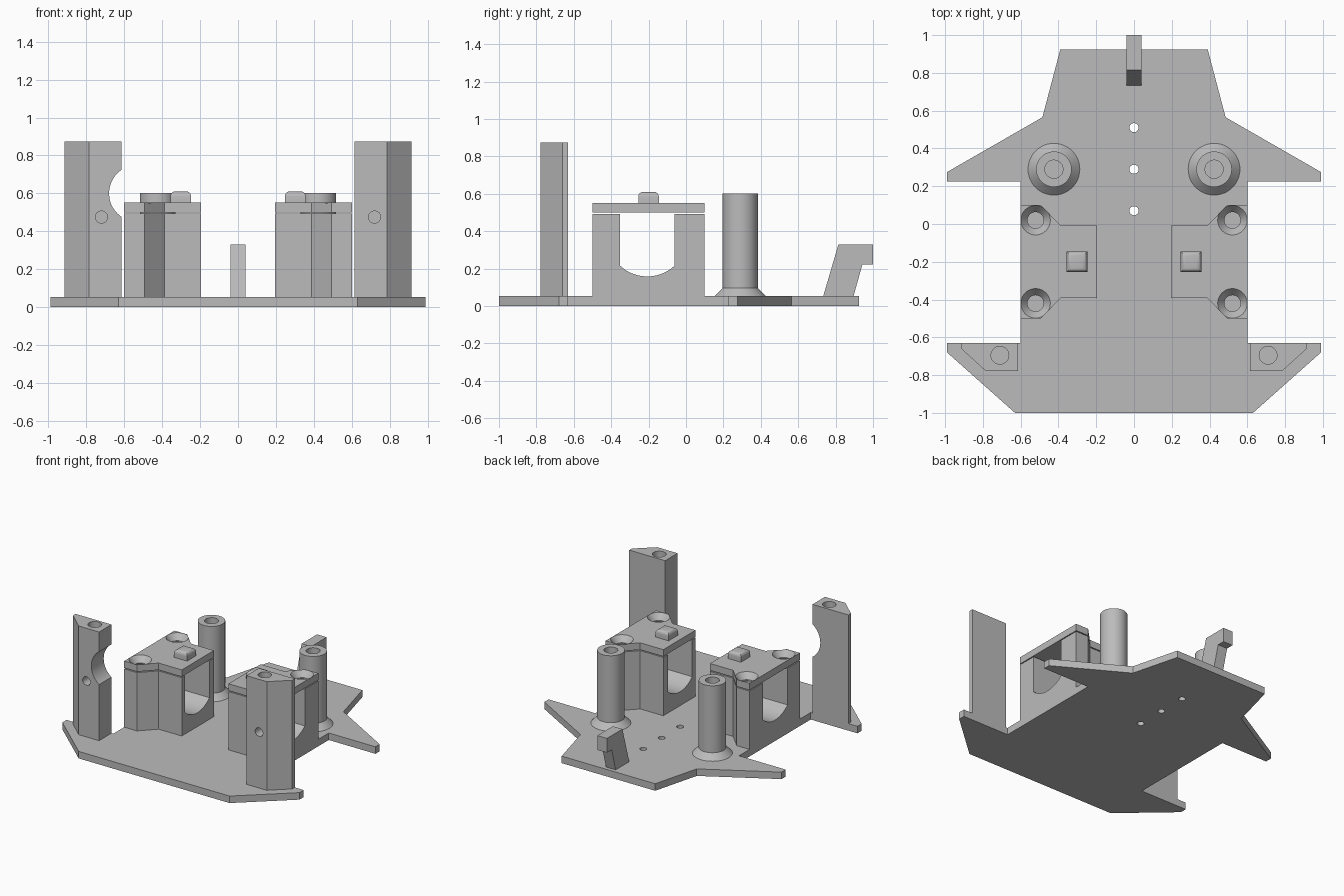
import bpy
import bmesh
from math import cos, sin, pi, radians
from mathutils import Matrix

cube = bpy.data.objects.get("Cube")
if cube:
    bpy.data.objects.remove(cube, do_unlink=True)

GREY = (0.5, 0.5, 0.5, 1.0)
mat = bpy.data.materials.new("plain grey")
mat.use_nodes = True
mat.diffuse_color = GREY
mat.node_tree.nodes["Principled BSDF"].inputs["Base Color"].default_value = GREY

BASE = 0.053     # top of the base plate
SINK = 0.05      # parts start slightly inside the plate
parts = []


def finish(name, bm, part=True):
    """Turn a bmesh into an object."""
    bmesh.ops.recalc_face_normals(bm, faces=bm.faces)
    mesh = bpy.data.meshes.new(name)
    bm.to_mesh(mesh)
    bm.free()
    mesh.materials.append(mat)
    obj = bpy.data.objects.new(name, mesh)
    bpy.context.collection.objects.link(obj)
    if part:
        parts.append(obj)
    return obj


def prism(name, outline, low, high, axis="z", part=True):
    """Extrude an outline (x, y) along z, or (y, z) along x."""
    bm = bmesh.new()
    place = (lambda a, b: (a, b, low)) if axis == "z" else (lambda a, b: (low, a, b))
    face = bm.faces.new([bm.verts.new(place(a, b)) for a, b in outline])
    new = bmesh.ops.extrude_face_region(bm, geom=[face])["geom"]
    step = (0, 0, high - low) if axis == "z" else (high - low, 0, 0)
    bmesh.ops.translate(bm, vec=step, verts=[v for v in new if isinstance(v, bmesh.types.BMVert)])
    return finish(name, bm, part)


def turned(name, profile, loc, lying=False, part=True, sides=48):
    """Stack rings of (radius, height) around z, or around y when lying."""
    bm = bmesh.new()
    angles = [2 * pi * i / sides for i in range(sides)]
    rings = [[bm.verts.new((r * cos(a), r * sin(a), z)) for a in angles] for r, z in profile]
    for lower, upper in zip(rings, rings[1:]):
        for i in range(sides):
            j = (i + 1) % sides
            bm.faces.new((lower[i], lower[j], upper[j], upper[i]))
    bm.faces.new(rings[0][::-1])
    bm.faces.new(rings[-1])
    if lying:
        bm.transform(Matrix.Rotation(radians(-90), 4, "X"))
    bm.transform(Matrix.Translation(loc))
    return finish(name, bm, part)


def cut(obj, cutters):
    """Subtract the cutters, bake the result and drop the cutters."""
    for cutter in cutters:
        mod = obj.modifiers.new("cut", "BOOLEAN")
        mod.operation = "DIFFERENCE"
        mod.solver = "EXACT"
        mod.object = cutter
        cutter.hide_render = True
    graph = bpy.context.evaluated_depsgraph_get()
    mesh = bpy.data.meshes.new_from_object(obj.evaluated_get(graph))
    obj.modifiers.clear()
    obj.data = mesh
    for cutter in cutters:
        bpy.data.objects.remove(cutter, do_unlink=True)


def drill(profile, loc, lying=False):
    return turned("drill", profile, loc, lying, part=False)


# Base plate with swept wings and three centre holes
half = [(0.63, -1), (0.99, -0.68), (0.99, -0.63), (0.6, -0.63), (0.6, 0.225),
        (0.99, 0.225), (0.99, 0.275), (0.485, 0.565), (0.39, 0.925)]
plate = prism("base_plate", half + [(-x, y) for x, y in reversed(half)], 0, BASE)
cut(plate, [drill([(0.024, -0.1), (0.024, 0.2)], (0, y, 0)) for y in (0.07, 0.29, 0.51)])

# Rear hook
prism("rear_hook", [(0.733, SINK), (0.815, 0.33), (1, 0.33), (1, 0.222),
                    (0.943, 0.222), (0.895, SINK)], -0.04, 0.04, axis="x")

# Cradle opening: straight sides with a shallow round floor
MID_Y, HALF_W, FLOOR_R = -0.207, 0.146, 0.213
opening = [(MID_Y + HALF_W, 0.6), (MID_Y - HALF_W, 0.6)]
for i in range(17):
    y = -HALF_W + 2 * HALF_W * i / 16
    opening.append((MID_Y + y, 0.371 - (FLOOR_R ** 2 - y ** 2) ** 0.5))

for side, s in (("left", 1), ("right", -1)):
    # Front post with blind holes; only the right one has a round notch
    outline = [(0.615, -0.63), (0.915, -0.63), (0.915, -0.66), (0.785, -0.778), (0.615, -0.778)]
    post = prism(side + "_front_post", [(s * x, y) for x, y in outline], SINK, 0.873)
    cutters = [drill([(0.047, 0.76), (0.047, 1)], (s * 0.71, -0.695, 0)),
               drill([(0.032, 0), (0.032, 0.2)], (s * 0.72, -0.89, 0.475), lying=True)]
    if s < 0:
        cutters.append(drill([(0.15, 0), (0.15, 0.4)], (-0.53, -0.9, 0.6), lying=True))
    cut(post, cutters)

    # Cradle and its lid share one outline with chamfered ears
    ear = [(0.6, 0.1), (0.493, 0.1), (0.388, -0.008), (0.195, -0.008)]
    outline = ear + [(x, -0.4 - y) for x, y in reversed(ear)]
    outline = [(s * x, y) for x, y in outline]
    cradle = prism(side + "_cradle", outline, SINK, 0.493)
    lid = prism(side + "_cradle_lid", outline, 0.5, 0.552)
    screw = [(0.043, 0.3), (0.043, 0.508), (0.078, 0.552), (0.078, 0.6)]
    spots = [(s * 0.521, y, 0) for y in (0.02, -0.42)]
    gap = prism("opening", opening, s * 0.1, s * 0.7, axis="x", part=False)
    cut(cradle, [gap] + [drill(screw, p) for p in spots])
    cut(lid, [drill(screw, p) for p in spots])

    # Rounded knob on the lid
    bm = bmesh.new()
    bmesh.ops.create_cube(bm, size=1)
    bm.transform(Matrix.Translation((s * 0.302, -0.2, 0.58)) @ Matrix.Diagonal((0.11, 0.11, 0.06, 1)))
    top = [e for e in bm.edges if all(v.co.z > 0.58 for v in e.verts)]
    bmesh.ops.bevel(bm, geom=top, offset=0.025, segments=4, profile=0.5, affect="EDGES")
    finish(side + "_lid_knob", bm)

    # Rear pillar with flared foot and blind top hole
    pillar = turned(side + "_rear_pillar", [(0.137, SINK), (0.137, BASE), (0.094, 0.097), (0.094, 0.602)],
                    (s * 0.424, 0.29, 0))
    cut(pillar, [drill([(0.048, 0.4), (0.048, 0.7)], (s * 0.424, 0.29, 0))])

# Smooth the round surfaces, keep edges crisp
bpy.ops.object.select_all(action="DESELECT")
for obj in parts:
    obj.select_set(True)
bpy.context.view_layer.objects.active = parts[0]
bpy.ops.object.shade_smooth_by_angle(angle=radians(25))
